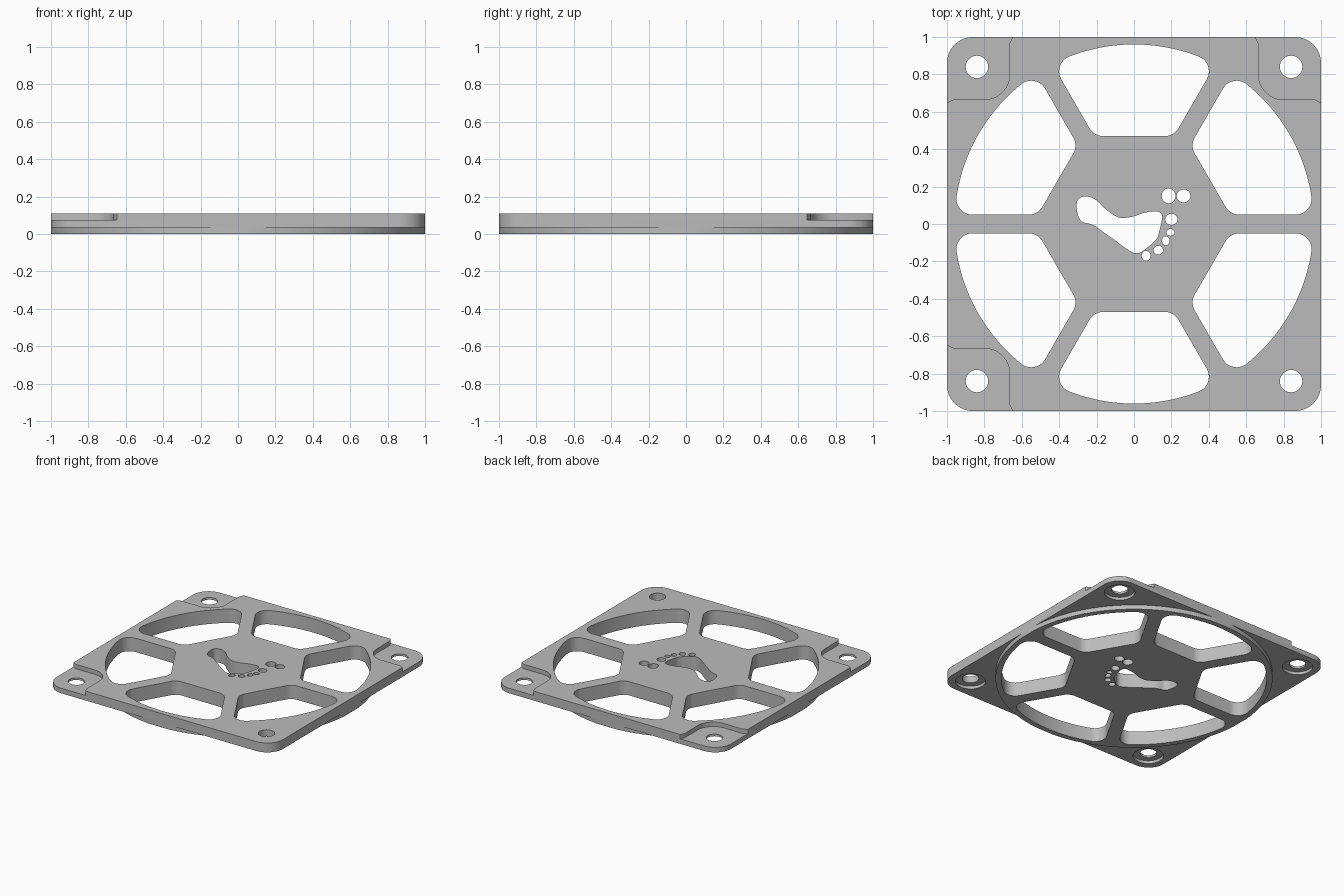
import bpy
import bmesh
from math import sin, cos, asin, radians, sqrt, tau

if "Cube" in bpy.data.objects:
    bpy.data.objects.remove(bpy.data.objects["Cube"], do_unlink=True)

grey = bpy.data.materials.new("light_grey")
grey.use_nodes = True
colour = (0.5, 0.5, 0.5, 1)
grey.diffuse_color = colour
grey.node_tree.nodes["Principled BSDF"].inputs["Base Color"].default_value = colour

THICK, UNDER, LEDGE = 0.11, 0.035, 0.075


def arc(cx, cy, r, a0, a1, n):
    """Points along an arc, angles in degrees."""
    return [(cx + r * cos(radians(a0 + (a1 - a0) * i / n)),
             cy + r * sin(radians(a0 + (a1 - a0) * i / n))) for i in range(n + 1)]


def circle(cx, cy, rx, ry=None, n=32):
    ry = ry or rx
    return [(cx + rx * cos(tau * i / n), cy + ry * sin(tau * i / n)) for i in range(n)]


def turned(points, angle):
    c, s = cos(radians(angle)), sin(radians(angle))
    return [(x * c - y * s, x * s + y * c) for x, y in points]


def softened(points, rounds=2):
    """Corner cutting that turns a coarse closed outline into a smooth one."""
    for _ in range(rounds):
        out = []
        for (ax, ay), (bx, by) in zip(points, points[1:] + points[:1]):
            out += [(ax * .75 + bx * .25, ay * .75 + by * .25),
                    (ax * .25 + bx * .75, ay * .25 + by * .75)]
        points = out
    return points


def prisms(name, outlines, z0, z1):
    """One object made of upright prisms."""
    bm = bmesh.new()
    for outline in outlines:
        face = bm.faces.new([bm.verts.new((x, y, z0)) for x, y in outline])
        face.normal_update()
        if face.normal.z > 0:
            face.normal_flip()
        top = bmesh.ops.extrude_face_region(bm, geom=[face], use_keep_orig=True)["geom"]
        bmesh.ops.translate(bm, vec=(0, 0, z1 - z0),
                            verts=[v for v in top if isinstance(v, bmesh.types.BMVert)])
    bmesh.ops.recalc_face_normals(bm, faces=bm.faces)
    mesh = bpy.data.meshes.new(name)
    bm.to_mesh(mesh)
    bm.free()
    obj = bpy.data.objects.new(name, mesh)
    bpy.context.collection.objects.link(obj)
    mesh.materials.append(grey)
    return obj


# Rounded square plate
outline = []
for k in range(4):
    outline += turned(arc(0.86, 0.86, 0.14, 0, 90, 12), 90 * k)
plate = prisms("fan_cover_plate", [outline], 0, THICK)


def cut(name, outlines, z0, z1):
    tool = prisms(name, outlines, z0, z1)
    tool.hide_render = True
    bpy.ops.object.select_all(action="DESELECT")
    plate.select_set(True)
    bpy.context.view_layer.objects.active = plate
    mod = plate.modifiers.new(name, "BOOLEAN")
    mod.operation, mod.solver, mod.object = "DIFFERENCE", "EXACT", tool
    bpy.ops.object.modifier_apply(modifier=name)
    bpy.data.objects.remove(tool, do_unlink=True)


# Six air openings between the spokes, all corners rounded by the same radius
f = 0.085
half, hub, rim = 0.05 + f, 0.47 + f, 0.96 - f
side = (hub - 2 * half) / sqrt(3)
phi = 30 - asin(half / rim) * 360 / tau
ox, oy = rim * cos(radians(phi)), rim * sin(radians(phi))
opening = (arc(0, 0, rim + f, -phi, phi, 28)
           + arc(ox, oy, f, phi, 120, 10)[1:]
           + arc(hub, side, f, 120, 180, 8)
           + arc(hub, -side, f, 180, 240, 8)
           + arc(ox, -oy, f, 240, 360 - phi, 10)[:-1])
cut("air_openings", [turned(opening, 30 + 60 * k) for k in range(6)], -0.1, 0.2)

# Underside: corners cut back around a round raised disc
relief = arc(0, 0, 1.003, 3, 87, 48) + [(1.2, 1.2)]
cut("underside_corners", [turned(relief, 90 * k) for k in range(4)], -0.1, UNDER)

# Top: three lowered corners, the front left one stays full height
ledge = ([(1.1, 0.6), (1, 0.648), (0.965, 0.665)]
         + arc(0.8, 0.8, 0.135, 270, 180, 14)
         + [(0.665, 0.965), (0.648, 1), (0.6, 1.1), (1.1, 1.1)])
cut("lowered_corners", [turned(ledge, 90 * k) for k in range(3)], LEDGE, 0.2)

# Screw holes with counterbores below
screw = [(sx * 0.84, sy * 0.84) for sx in (-1, 1) for sy in (-1, 1)]
cut("screw_holes", [circle(x, y, 0.06) for x, y in screw], -0.1, 0.2)
cut("counterbores", [circle(x, y, 0.11) for x, y in screw], -0.1, 0.058)

# Footprint cut-out with five toes, and two small round vents
sole = [(-.31, .09), (-.3, .14), (-.25, .15), (-.2, .13), (-.16, .085), (-.1, .04),
        (-.06, .03), (0, .04), (.05, .06), (.11, .07), (.15, .06), (.15, .02),
        (.135, -.04), (.125, -.08), (.08, -.12), (.02, -.165), (-.04, -.135),
        (-.11, -.08), (-.17, -.04), (-.22, 0), (-.29, .01)]
toes = [(.2, .025, .033, .03), (.195, -.045, .022, .018), (.17, -.09, .02, .024),
        (.13, -.14, .025, .024), (.065, -.17, .024, .026)]
vents = [(.185, .15, .037, .04), (.265, .15, .037, .035)]
cut("footprint", [softened(sole)] + [circle(*t, n=20) for t in toes + vents], -0.1, 0.2)

bpy.ops.object.shade_smooth_by_angle(angle=radians(30))
